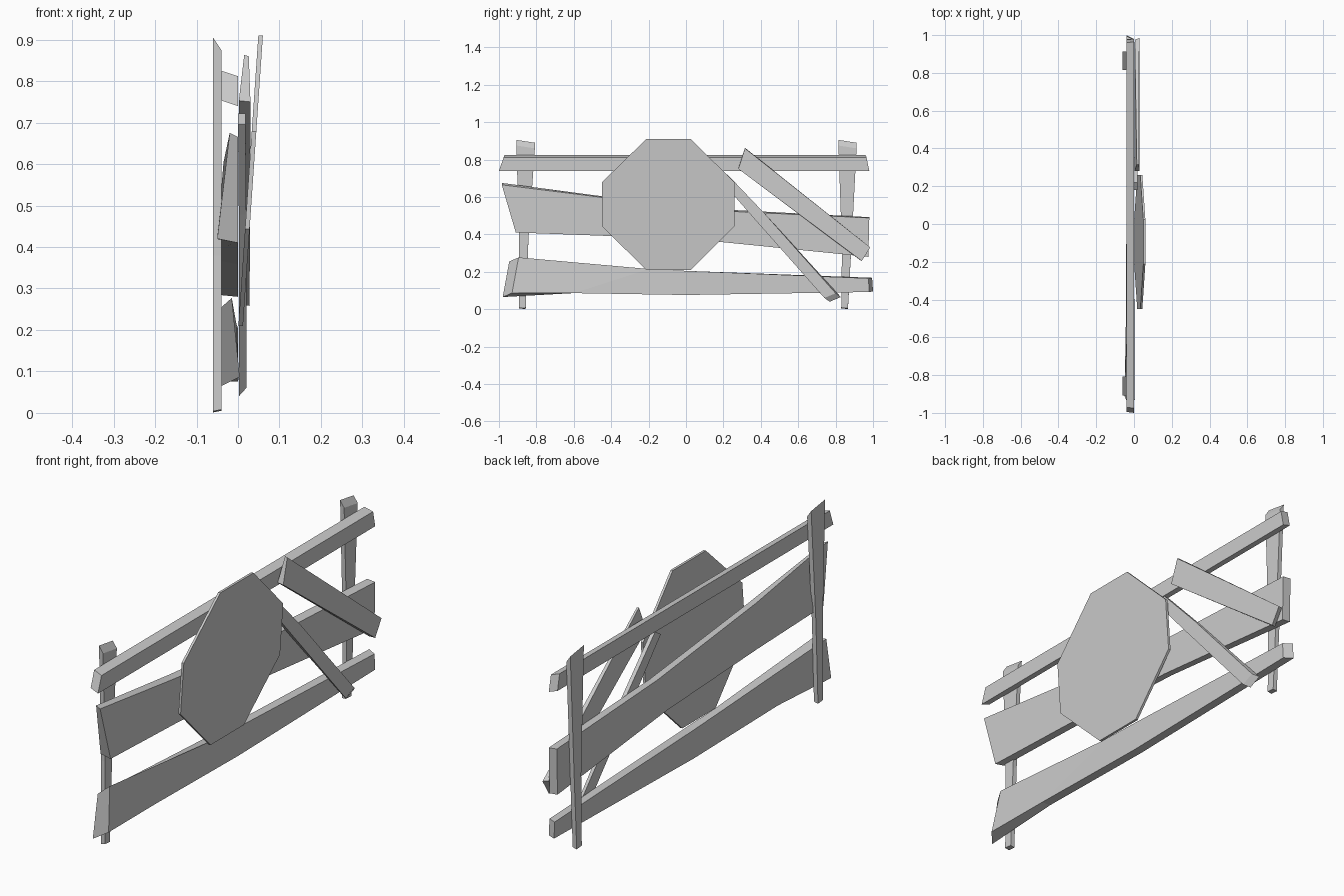
import bpy, bmesh


def loft(name, stations):
    """Four-sided beam. Station: top (y,z), bottom (y,z), front x (top,bottom),
    back x (top,bottom), back-face shift (dy,dz)."""
    bm = bmesh.new()
    rings = []
    for (ty, tz), (by, bz), (ft, fb), (bt, bb), (dy, dz) in stations:
        pts = [(ft, ty, tz), (fb, by, bz), (bb, by + dy, bz + dz), (bt, ty + dy, tz + dz)]
        rings.append([bm.verts.new(p) for p in pts])
    for a, b in zip(rings, rings[1:]):
        for i in range(4):
            j = (i + 1) % 4
            bm.faces.new((a[i], a[j], b[j], b[i]))
    bm.faces.new(rings[0])
    bm.faces.new(rings[-1])
    return finish(name, bm)


def finish(name, bm):
    bmesh.ops.recalc_face_normals(bm, faces=bm.faces)
    mesh = bpy.data.meshes.new(name)
    bm.to_mesh(mesh)
    bm.free()
    obj = bpy.data.objects.new(name, mesh)
    bpy.context.collection.objects.link(obj)
    return obj


# Upright posts behind the rails: (y left, y right, z left, z right) from foot to top
def post(name, levels):
    stations = []
    for y0, y1, z0, z1, dz in levels:
        stations.append(((y0, z0), (y1, z1), (-0.04, -0.04), (-0.06, -0.06), (0, dz)))
    loft(name, stations)


post("left_post", [(-0.893, -0.857, 0.008, 0.005, -0.004), (-0.892, -0.842, 0.38, 0.38, 0),
                   (-0.907, -0.808, 0.875, 0.86, 0.03)])
post("right_post", [(0.83, 0.866, 0.008, 0.005, -0.004), (0.834, 0.884, 0.33, 0.33, 0),
                    (0.815, 0.912, 0.875, 0.86, 0.03)])

# Horizontal rails
F, B = (0.0, 0.0), (-0.04, -0.04)
loft("top_rail", [
    ((-0.975, 0.812), (-1.0, 0.74), F, B, (0.005, 0.013)),
    ((0.965, 0.812), (0.98, 0.74), F, B, (-0.005, 0.013))])
loft("middle_rail", [
    ((-0.985, 0.665), (-0.91, 0.41), F, (-0.02, -0.05), (0, 0.01)),
    ((-0.45, 0.598), (-0.45, 0.393), F, (-0.035, -0.042), (0, 0.006)),
    ((0.26, 0.522), (0.2, 0.358), F, B, (0, 0.008)),
    ((0.98, 0.488), (0.975, 0.28), F, B, (0, 0.004))])
loft("bottom_rail", [
    ((-0.895, 0.277), (-0.93, 0.087), (-0.015, 0.004), B, (-0.05, -0.022)),
    ((-0.2, 0.215), (-0.6, 0.086), (-0.004, 0.002), B, (0, 0)),
    ((0.0, 0.205), (0.0, 0.076), F, B, (0, 0)),
    ((0.975, 0.165), (0.98, 0.092), F, B, (0.02, 0.003))])

# Broken boards hanging at an angle on the front
loft("upper_broken_board", [
    ((0.315, 0.86), (0.28, 0.75), (0.026, 0.03), (0.015, 0.002), (0, 0.003)),
    ((0.985, 0.33), (0.94, 0.258), (0.028, 0.028), (0.004, 0.004), (-0.01, 0.005))])
loft("lower_broken_board", [
    ((0.22, 0.722), (0.18, 0.695), (0.018, 0.018), (0.0, 0.0), (0, 0)),
    ((0.42, 0.512), (0.37, 0.478), (0.02, 0.02), (0.002, 0.002), (0, 0)),
    ((0.80, 0.085), (0.74, 0.06), (0.021, 0.02), (0.004, 0.002), (0.028, -0.02))])

# Octagonal sign leaning forward at the top
outline = [(-0.212, 0.91), (0.025, 0.91), (0.26, 0.678), (0.26, 0.443),
           (0.025, 0.21), (-0.212, 0.21), (-0.45, 0.443), (-0.45, 0.678)]
bm = bmesh.new()
front, back = [], []
for y, z in outline:
    x = 0.012 + (z - 0.21) * 0.0686
    front.append(bm.verts.new((x, y, z)))
    back.append(bm.verts.new((x - 0.011, y, z)))
bm.faces.new(front)
bm.faces.new(back[::-1])
for i in range(8):
    j = (i + 1) % 8
    bm.faces.new((front[i], front[j], back[j], back[i]))
finish("octagonal_sign", bm)
